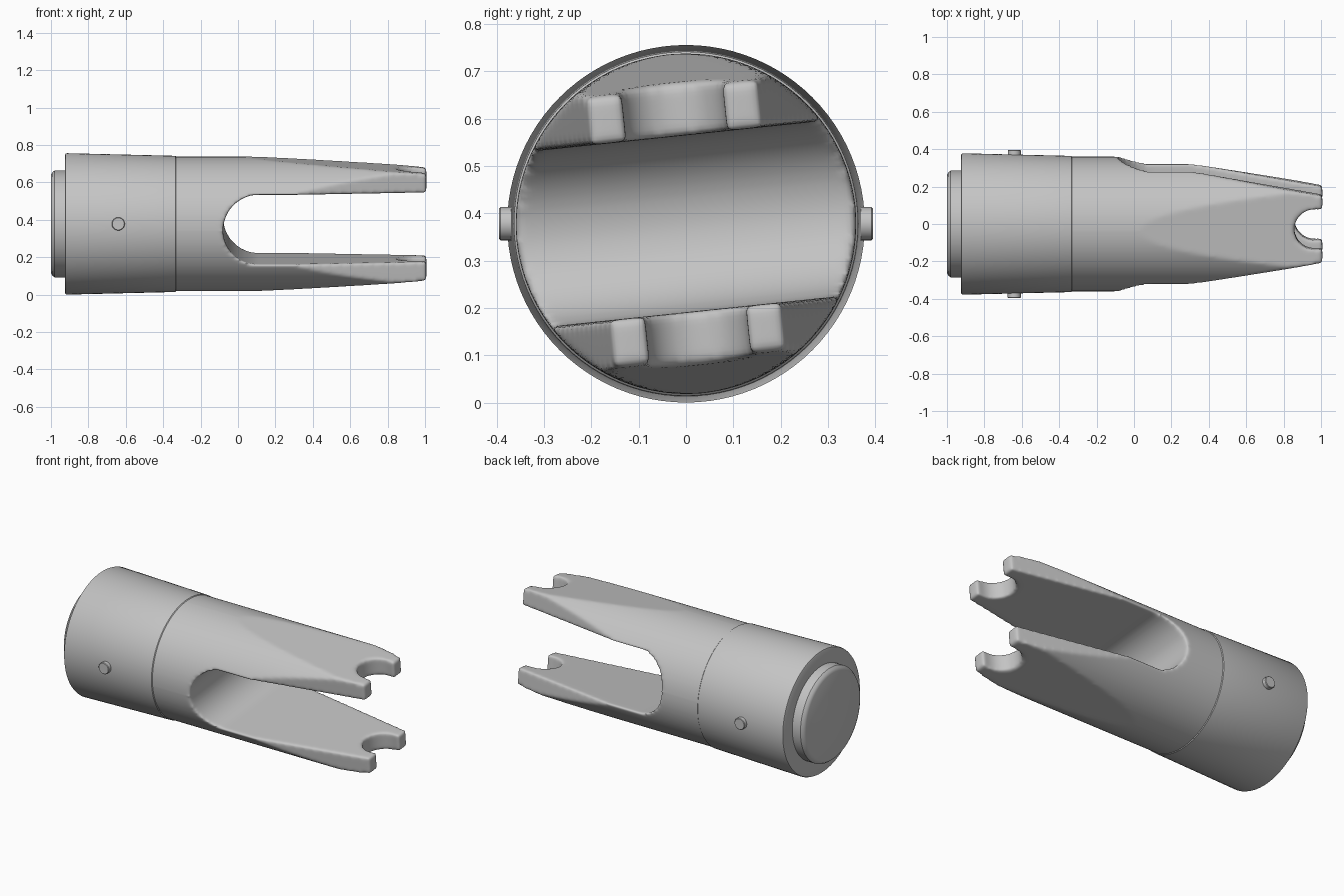
import bpy
import bmesh
from math import cos, sin, pi, radians
from mathutils import Vector

AXIS_Z = 0.378      # height of the long axis
TWIST = radians(6)  # the fork is turned slightly about the long axis

if "Cube" in bpy.data.objects:
    bpy.data.objects.remove(bpy.data.objects["Cube"])

grey = bpy.data.materials.new("plain_grey")
grey.use_nodes = True
grey.diffuse_color = (0.55, 0.55, 0.55, 1)
grey.node_tree.nodes["Principled BSDF"].inputs["Base Color"].default_value = grey.diffuse_color


def finish(name, bm, twist=0.0):
    """Turn a bmesh into an object lying on the long axis."""
    bmesh.ops.recalc_face_normals(bm, faces=bm.faces)
    mesh = bpy.data.meshes.new(name)
    bm.to_mesh(mesh)
    bm.free()
    mesh.materials.append(grey)
    obj = bpy.data.objects.new(name, mesh)
    bpy.context.collection.objects.link(obj)
    obj.location.z = AXIS_Z
    obj.rotation_euler.x = twist
    return obj


def activate(obj):
    bpy.ops.object.select_all(action='DESELECT')
    obj.select_set(True)
    bpy.context.view_layer.objects.active = obj


def lathe(name, profile, axis=(1, 0, 0), steps=96, twist=0.0):
    """Spin (distance, radius) pairs about an axis."""
    bm = bmesh.new()
    axis = Vector(axis)
    up = Vector((0, 0, 1))
    verts = [bm.verts.new(axis * d + up * r) for d, r in profile]
    edges = [bm.edges.new(pair) for pair in zip(verts, verts[1:])]
    bmesh.ops.spin(bm, geom=verts + edges, cent=(0, 0, 0), axis=axis,
                   angle=2 * pi, steps=steps)
    bmesh.ops.remove_doubles(bm, verts=bm.verts, dist=0.0001)
    return finish(name, bm, twist)


def prism(name, outline, place, depth):
    """Extrude a flat outline symmetrically along a direction."""
    bm = bmesh.new()
    depth = Vector(depth)
    face = bm.faces.new([bm.verts.new(Vector(place(a, b)) - depth) for a, b in outline])
    out = bmesh.ops.extrude_face_region(bm, geom=[face])["geom"]
    moved = [g for g in out if isinstance(g, bmesh.types.BMVert)]
    bmesh.ops.translate(bm, verts=moved, vec=depth * 2)
    obj = finish(name, bm, TWIST)
    obj.hide_render = True
    return obj


def mirrored(half):
    """Close an outline by mirroring it across its long axis."""
    return half + [(a, -b) for a, b in reversed(half) if b > 0.0001]


def arc(centre, radius, steps):
    """Quarter arc from the top of a circle to its rear."""
    angles = [pi / 2 + pi / 2 * i / steps for i in range(steps + 1)]
    return [(centre + radius * cos(t), radius * sin(t)) for t in angles]


# Rear sleeve with the stepped end plug
sleeve = lathe("rear_sleeve", [
    (-1, 0), (-1, 0.26), (-0.994, 0.275), (-0.98, 0.286), (-0.925, 0.286),
    (-0.925, 0.368), (-0.922, 0.375), (-0.915, 0.378),
    (-0.335, 0.364), (-0.33, 0.359), (-0.33, 0)])

# Fork: a round bar trimmed by its side profile and its plan outline
fork = lathe("fork", [(-0.42, 0), (-0.42, 0.36), (1.1, 0.36), (1.1, 0)], twist=TWIST)
side_profile = mirrored(
    [(-0.5, 0.4), (1.05, 0.284), (1.05, 0.186)] + arc(0.106, 0.186, 20))
plan_outline = mirrored(
    [(-0.5, 0.446), (1.007, 0.18), (1.007, 0.106)] + arc(0.965, 0.108, 14))
trimmers = [
    prism("side_trimmer", side_profile, lambda a, b: (a, 0, b), (0, 0.6, 0)),
    prism("plan_trimmer", plan_outline, lambda a, b: (a, b, 0), (0, 0, 0.6))]
for trimmer in trimmers:
    trim = fork.modifiers.new("trim", 'BOOLEAN')
    trim.operation = 'INTERSECT'
    trim.solver = 'EXACT'
    trim.object = trimmer

# Round all the fork's edges evenly
remesh = fork.modifiers.new("remesh", 'REMESH')
remesh.mode = 'VOXEL'
remesh.voxel_size = 0.01
remesh.use_smooth_shade = True
soften = fork.modifiers.new("soften", 'SMOOTH')
soften.factor = 0.5
soften.iterations = 8
activate(fork)
for name in [m.name for m in fork.modifiers]:
    bpy.ops.object.modifier_apply(modifier=name)
for trimmer in trimmers:
    bpy.data.objects.remove(trimmer)
if not fork.data.materials:
    fork.data.materials.append(grey)
bpy.ops.object.shade_smooth()

# Small side pins
pins = []
for side, label in ((1, "back"), (-1, "front")):
    pin = lathe(label + "_pin", [(0.3, 0), (0.3, 0.035), (0.392, 0.035),
                                 (0.395, 0.032), (0.395, 0)],
                axis=(0, side, 0), steps=24)
    pin.location.x = -0.64
    pins.append(pin)

# Smooth the round parts and keep their rims crisp
for obj in [sleeve] + pins:
    activate(obj)
    bpy.ops.object.shade_smooth_by_angle(angle=radians(35))
